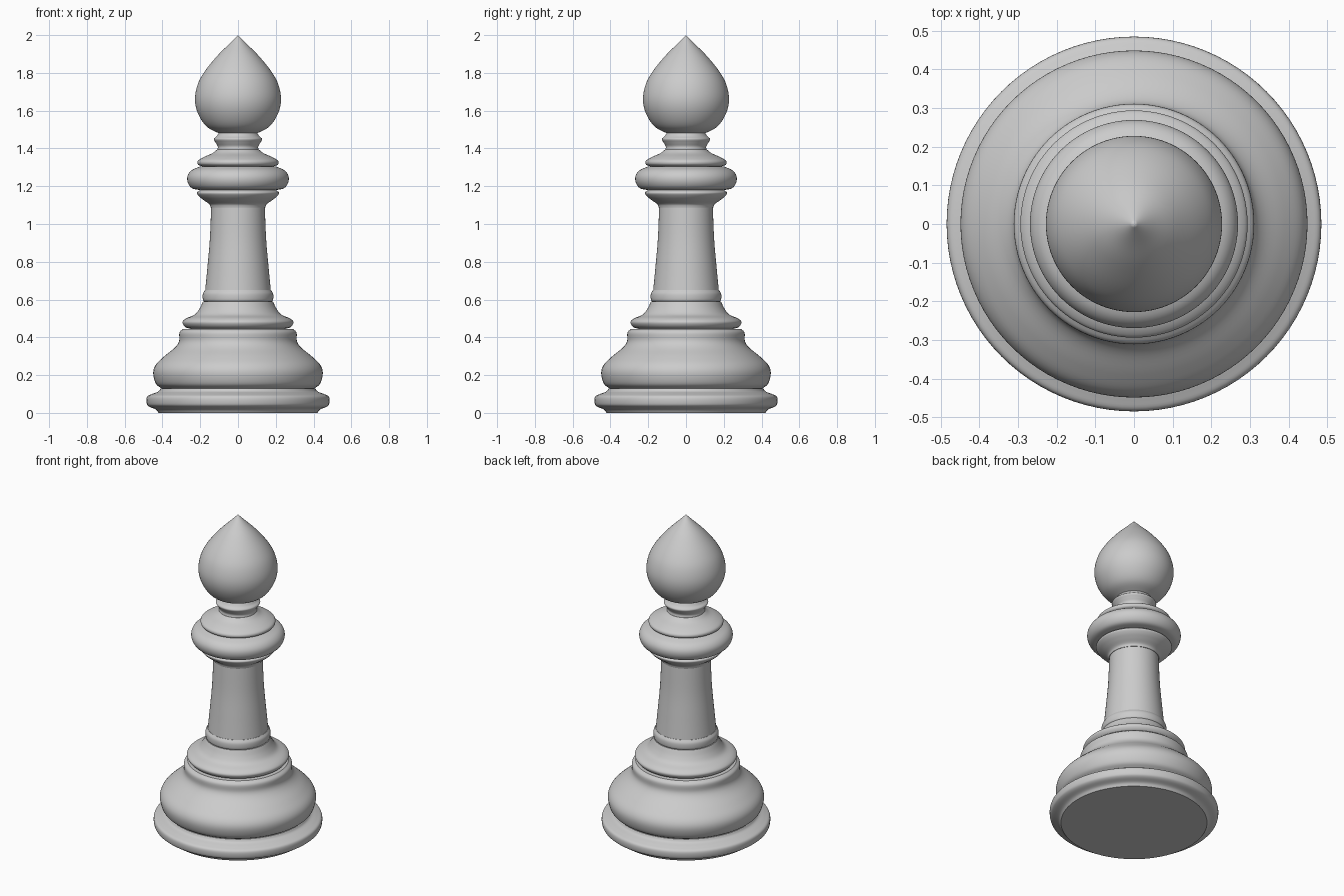
import bpy
import bmesh
import math
from mathutils import Matrix, Vector

default = bpy.data.objects.get("Cube")
if default:
    bpy.data.objects.remove(default, do_unlink=True)

grey = bpy.data.materials.new("Plain grey")
grey.use_nodes = True
tone = (0.6, 0.6, 0.6, 1)
grey.diffuse_color = tone
grey.node_tree.nodes["Principled BSDF"].inputs["Base Color"].default_value = tone


def smooth_profile(points, steps=5):
    """Run a Catmull-Rom curve through (radius, height) points."""
    pts = [Vector(p) for p in points]
    padded = [pts[0] * 2 - pts[1]] + pts + [pts[-1] * 2 - pts[-2]]
    result = []
    for a, b, c, d in zip(padded, padded[1:], padded[2:], padded[3:]):
        for i in range(steps):
            t = i / steps
            result.append((b * 2 + (c - a) * t
                           + (a * 2 - b * 5 + c * 4 - d) * t ** 2
                           + (b * 3 - a - c * 3 + d) * t ** 3) / 2)
    return result + [pts[-1]]


def turned_part(name, points, segments=96):
    """Turn a profile round the z axis and close its ends."""
    curve = smooth_profile(points)
    bm = bmesh.new()
    rows = []
    for radius, height in curve:
        if radius < 0.001:
            rows.append([bm.verts.new((0, 0, height))] * segments)
            continue
        ring = []
        for i in range(segments):
            spin = Matrix.Rotation(math.tau * i / segments, 3, 'Z')
            ring.append(bm.verts.new(spin @ Vector((radius, 0, height))))
        rows.append(ring)
    for low, high in zip(rows, rows[1:]):
        for i in range(segments):
            j = (i + 1) % segments
            corners = [low[i], low[j], high[j], high[i]]
            bm.faces.new(list(dict.fromkeys(corners)))
    for ring in (rows[0], rows[-1]):
        if ring[0] is not ring[1]:
            bm.faces.new(ring)
    bmesh.ops.recalc_face_normals(bm, faces=bm.faces)
    mesh = bpy.data.meshes.new(name)
    bm.to_mesh(mesh)
    bm.free()
    mesh.materials.append(grey)
    obj = bpy.data.objects.new(name, mesh)
    bpy.context.collection.objects.link(obj)
    bpy.ops.object.select_all(action='DESELECT')
    obj.select_set(True)
    bpy.context.view_layer.objects.active = obj
    bpy.ops.object.shade_smooth_by_angle(angle=math.radians(40))
    return obj


# Foot and wide bell
turned_part("foot_ring", [(.42, 0), (.435, .018), (.47, .033), (.483, .05), (.482, .085),
                          (.455, .1), (.422, .113), (.41, .13)])
turned_part("base_bell", [(.405, .13), (.435, .155), (.449, .21), (.435, .255), (.39, .3),
                          (.335, .345), (.312, .38), (.31, .425), (.29, .445)])

# Stepped shoulder and shaft
turned_part("shoulder", [(.25, .445), (.28, .455), (.294, .48), (.275, .5), (.23, .52),
                         (.205, .55), (.185, .59)])
turned_part("shaft_ring", [(.178, .588), (.186, .6), (.186, .63), (.175, .65)])
turned_part("shaft", [(.174, .645), (.162, .77), (.149, .92), (.142, 1.09)])

# Stacked collar
turned_part("lower_collar", [(.145, 1.088), (.152, 1.105), (.18, 1.125), (.205, 1.145),
                             (.218, 1.165), (.2, 1.18)])
turned_part("main_collar", [(.205, 1.18), (.245, 1.19), (.266, 1.22), (.267, 1.255),
                            (.245, 1.285), (.2, 1.305)])
turned_part("upper_collar", [(.19, 1.305), (.212, 1.315), (.212, 1.335), (.18, 1.355),
                             (.135, 1.375), (.11, 1.395)])
turned_part("neck_ring", [(.11, 1.39), (.107, 1.41), (.118, 1.43), (.128, 1.45),
                          (.113, 1.465), (.1, 1.485)])

# Pointed head
turned_part("head", [(.09, 1.475), (.165, 1.515), (.212, 1.585), (.228, 1.66), (.213, 1.74),
                     (.175, 1.81), (.11, 1.89), (.05, 1.95), (0, 2)])
